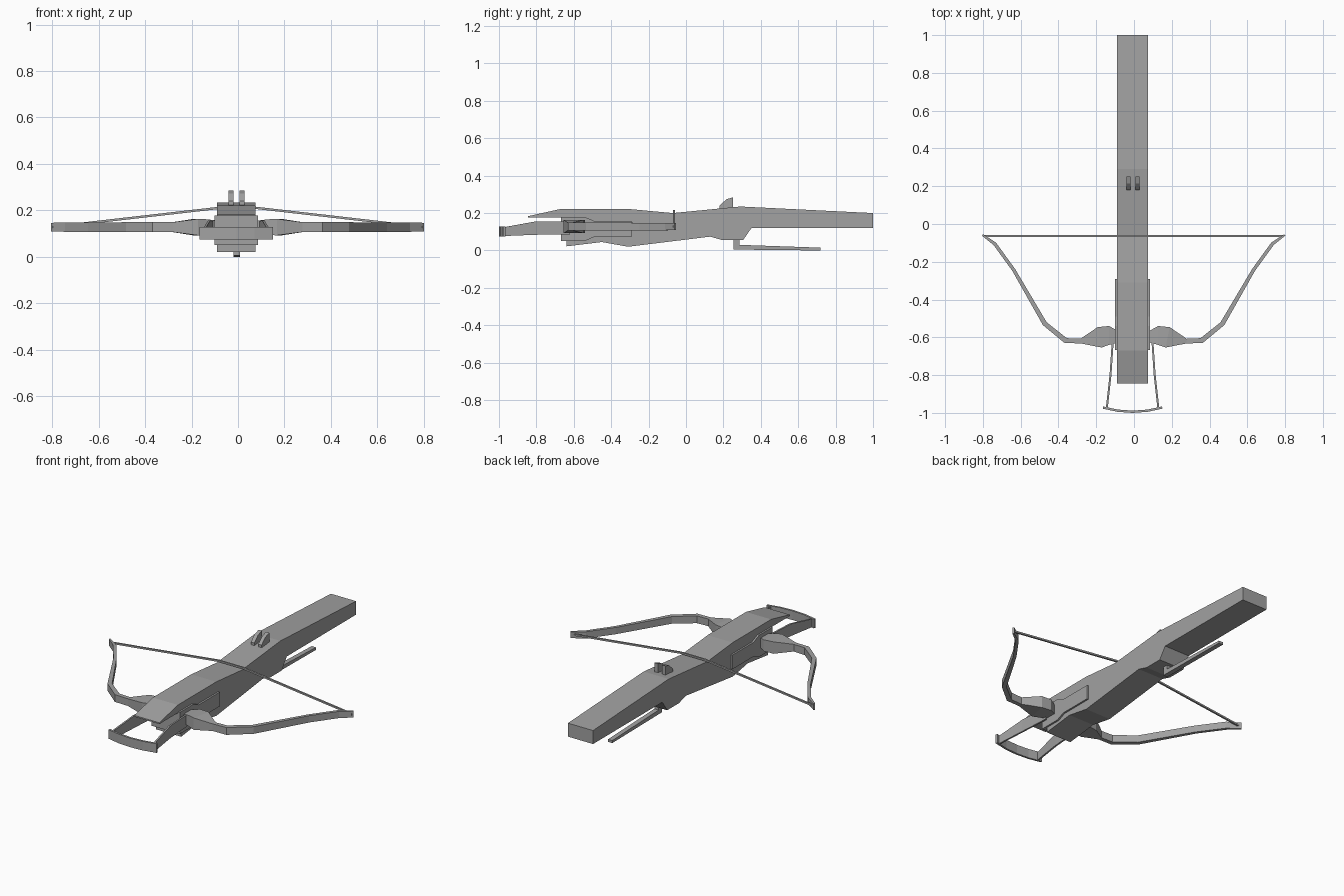
import bpy
import bmesh
from mathutils import Vector

cube = bpy.data.objects.get("Cube")
if cube:
    bpy.data.objects.remove(cube, do_unlink=True)

tone = .36
colour = (tone, tone, tone, 1)
grey = bpy.data.materials.new("plain_grey")
grey.use_nodes = True
grey.diffuse_color = colour
grey.node_tree.nodes["Principled BSDF"].inputs["Base Color"].default_value = colour


def loft(name, rings):
    """Join matching rings of points into one closed, flat-shaded solid."""
    bm = bmesh.new()
    loops = [[bm.verts.new(point) for point in ring] for ring in rings]
    for near, far in zip(loops, loops[1:]):
        for i in range(len(near)):
            bm.faces.new((near[i - 1], near[i], far[i], far[i - 1]))
    bm.faces.new(loops[0])
    bm.faces.new(loops[-1])
    bmesh.ops.recalc_face_normals(bm, faces=bm.faces)
    mesh = bpy.data.meshes.new(name)
    bm.to_mesh(mesh)
    bm.free()
    mesh.materials.append(grey)
    part = bpy.data.objects.new(name, mesh)
    bpy.context.collection.objects.link(part)


def side_profile(name, centre, width, outline):
    """Extrude a (y, z) outline across x."""
    edges = (centre - width / 2, centre + width / 2)
    loft(name, [[(x, y, z) for y, z in outline] for x in edges])


def ribbon(name, stations):
    """Sweep an upright rectangle along (x, y, z, width, half height) stations."""
    points = [Vector(station[:3]) for station in stations]
    rings = []
    for i, (x, y, z, width, half) in enumerate(stations):
        before = points[max(i - 1, 0)]
        after = points[min(i + 1, len(points) - 1)]
        along = (after - before).to_2d().normalized()
        out = Vector((-along.y, along.x, 0)) * width / 2
        up = Vector((0, 0, half))
        middle = points[i]
        rings.append([middle - out - up, middle + out - up,
                      middle + out + up, middle - out + up])
    loft(name, rings)


axis = -.0075  # centre line of the stock

# Stock: overhanging nose, swelling back, deep grip and straight butt
top_edge = [(-.845, .183), (-.67, .222), (-.31, .222), (-.07, .2), (.29, .235), (1, .2)]
under_edge = [(1, .12), (.35, .12), (.305, .055), (.195, .055), (.13, .074),
              (-.31, .02), (-.45, .045), (-.64, .022), (-.64, .175), (-.845, .175)]
side_profile("stock", axis, .165, top_edge + under_edge)

# Mounting plates on both flanks: a stepped outline, mirrored in height
level = .115
half_plate = [(-.668, .064), (-.54, .064), (-.49, .042), (-.292, .042)]
plate = [(y, level + h) for y, h in half_plate]
plate += [(y, level - h) for y, h in reversed(half_plate)]
side_profile("side_plates", axis, .186, plate)

# Pair of rear sights
for label, x in (("right", -.03), ("left", .018)):
    side_profile(label + "_sight", x, .022,
                 [(.18, .22), (.18, .24), (.215, .273), (.252, .285), (.252, .22)])

# Trigger lever hanging under the grip
side_profile("trigger_lever", -.006, .028,
             [(.255, .07), (.255, .005), (.72, 0), (.72, .015), (.285, .03), (.285, .07)])

# Bow limb as distance out, y and width; thicker where it is wider
limb = [(.07, -.6, .05), (.13, -.59, .1), (.18, -.6, .11), (.28, -.62, .025),
        (.36, -.617, .028), (.47, -.528, .025), (.635, -.243, .018),
        (.735, -.105, .018), (.8, -.058, .01)]

# Stirrup arm as distance out, y, z and half height
arm = [(.105, -.62, .12, .035), (.117, -.8, .12, .036), (.137, -.98, .1, .023)]

for label, side in (("left", 1), ("right", -1)):
    ribbon(label + "_bow_limb",
           [(side * x - .002, y, .128, width, .017 + width / 6) for x, y, width in limb])
    ribbon(label + "_stirrup_arm",
           [(side * x + axis, y, z, .01, half) for x, y, z, half in arm])

# Stirrup foot bar, bowed forward
reach = .157
ribbon("stirrup_bar", [(step * reach / 2 + axis, step * step / 180 - .994, .102, .012, .027)
                       for step in range(-2, 3)])

# Bow string, rising from the limb tips to the top of the stock
ribbon("bow_string", [(x - .002, -.064, .22 - abs(x) * .115, .01, .005)
                      for x in (-.797, -.08, .08, .797)])
